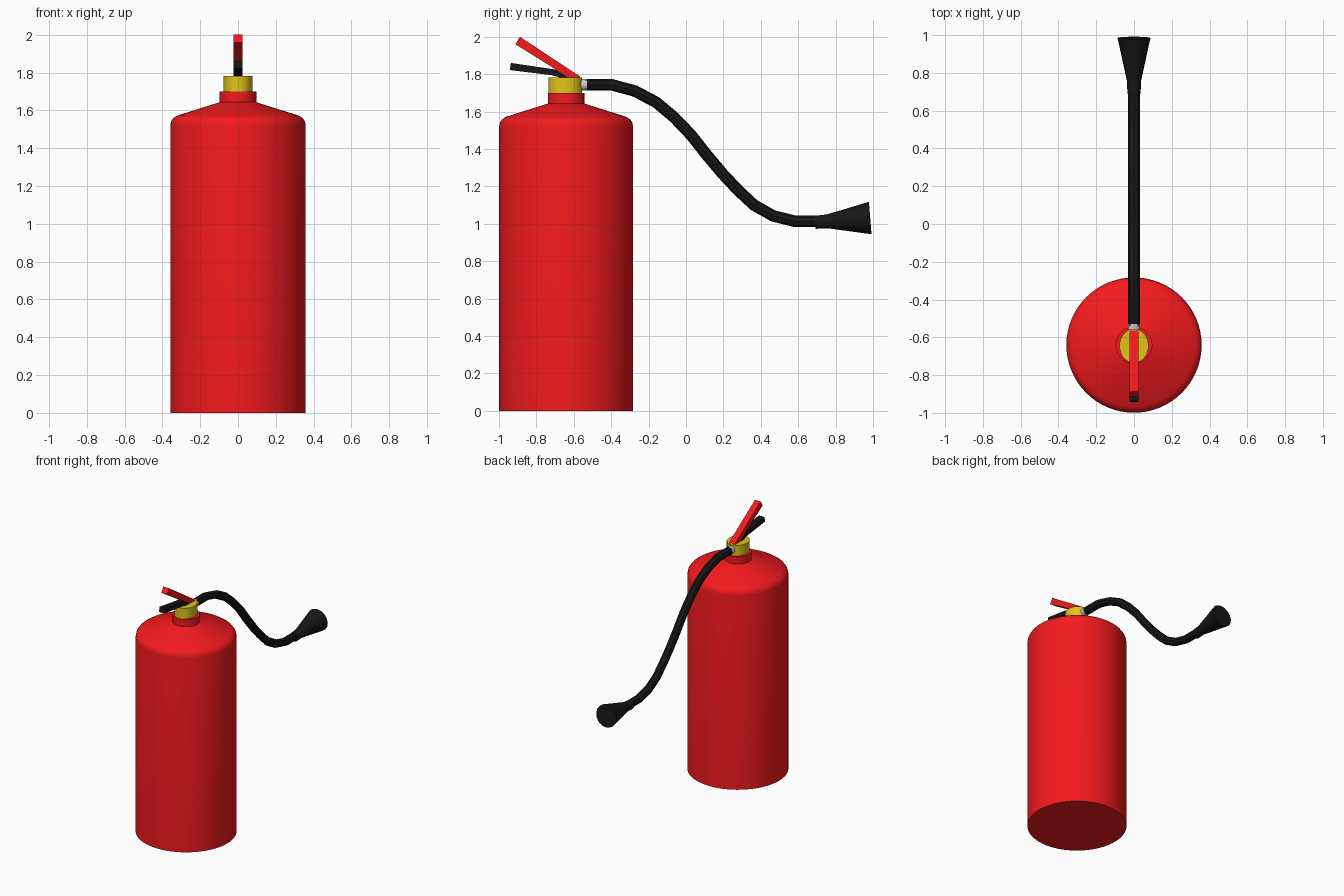
import bpy, bmesh, math

if "Cube" in bpy.data.objects:
    bpy.data.objects.remove(bpy.data.objects["Cube"])

CY = -0.641  # tank axis in y


def material(name, rgb):
    m = bpy.data.materials.new(name)
    m.diffuse_color = (*rgb, 1)
    m.use_nodes = True
    m.node_tree.nodes["Principled BSDF"].inputs["Base Color"].default_value = m.diffuse_color
    return m


RED = material("red", (0.9, 0.01, 0.012))
YELLOW = material("yellow", (0.75, 0.56, 0.01))
BLACK = material("black", (0.008, 0.008, 0.008))
GREY = material("grey", (0.6, 0.6, 0.6))


def finish(obj, mat, smooth=True):
    obj.data.materials.clear()
    obj.data.materials.append(mat)
    bpy.ops.object.select_all(action='DESELECT')
    obj.select_set(True)
    bpy.context.view_layer.objects.active = obj
    if obj.type == 'CURVE':
        bpy.ops.object.convert(target='MESH')
    if smooth:
        bpy.ops.object.shade_smooth_by_angle(angle=math.radians(35))


def add_bmesh(name, bm, mat, smooth=True):
    bmesh.ops.recalc_face_normals(bm, faces=bm.faces)
    me = bpy.data.meshes.new(name)
    bm.to_mesh(me)
    bm.free()
    obj = bpy.data.objects.new(name, me)
    bpy.context.collection.objects.link(obj)
    finish(obj, mat, smooth)
    return obj


def lathe(name, profile, mat, y, sx=1, sy=1, sides=48):
    """Closed turned shape from (radius, z) pairs."""
    bm = bmesh.new()
    rings = []
    for r, z in profile:
        angles = [2 * math.pi * i / sides for i in range(sides)]
        rings.append([bm.verts.new((r * sx * math.cos(a), y + r * sy * math.sin(a), z))
                      for a in angles])
    for a, b in zip(rings, rings[1:]):
        for i in range(sides):
            j = (i + 1) % sides
            bm.faces.new((a[i], a[j], b[j], b[i]))
    bm.faces.new(rings[0])
    bm.faces.new(rings[-1])
    return add_bmesh(name, bm, mat)


def bar(name, outline, half_width, mat):
    """Side outline of (y, z) points extruded across x."""
    bm = bmesh.new()
    face = bm.faces.new([bm.verts.new((-half_width, y, z)) for y, z in outline])
    new = bmesh.ops.extrude_face_region(bm, geom=[face])["geom"]
    bmesh.ops.translate(bm, vec=(2 * half_width, 0, 0),
                        verts=[v for v in new if isinstance(v, bmesh.types.BMVert)])
    return add_bmesh(name, bm, mat, smooth=False)


def tube(name, points, mat, resolution=2):
    """Round tube through (y, z, radius) points."""
    cu = bpy.data.curves.new(name, 'CURVE')
    cu.dimensions = '3D'
    cu.bevel_depth = 1
    cu.bevel_resolution = resolution
    cu.use_fill_caps = True
    sp = cu.splines.new('POLY')
    sp.points.add(len(points) - 1)
    for p, (y, z, r) in zip(sp.points, points):
        p.co = (0, y, z, 1)
        p.radius = r
    obj = bpy.data.objects.new(name, cu)
    bpy.context.collection.objects.link(obj)
    finish(obj, mat)


# Tank with sloping shoulder and neck
lathe("tank", [(0.358, 0), (0.358, 1.52), (0.354, 1.542), (0.343, 1.558), (0.322, 1.572),
               (0.097, 1.643), (0.097, 1.70)], RED, CY, sides=64)

# Valve body
lathe("valve", [(1, 1.695), (1, 1.783)], YELLOW, -0.645, 0.077, 0.09, sides=32)

# Squeeze lever and carrying handle
bar("lever", [(-0.888, 2.0), (-0.912, 1.96), (-0.60, 1.765), (-0.565, 1.787)], 0.025, RED)
bar("handle", [(-0.936, 1.86), (-0.942, 1.822), (-0.72, 1.795), (-0.61, 1.765),
               (-0.61, 1.812)], 0.024, BLACK)

# Hose connector, hose and discharge horn
tube("connector", [(-0.59, 1.743, 0.031), (-0.53, 1.743, 0.031)], GREY, 4)
path = [(-0.54, 1.743), (-0.396, 1.743), (-0.273, 1.71), (-0.16, 1.65), (-0.064, 1.57),
        (0.027, 1.475), (0.112, 1.367), (0.198, 1.265), (0.278, 1.18), (0.364, 1.10),
        (0.465, 1.043), (0.583, 1.013), (0.72, 1.013)]
tube("hose", [(y, z, 0.031) for y, z in path], BLACK)
tube("horn", [(0.69, 1.008, 0.035), (0.755, 1.013, 0.037), (0.985, 1.031, 0.087)], BLACK, 6)
